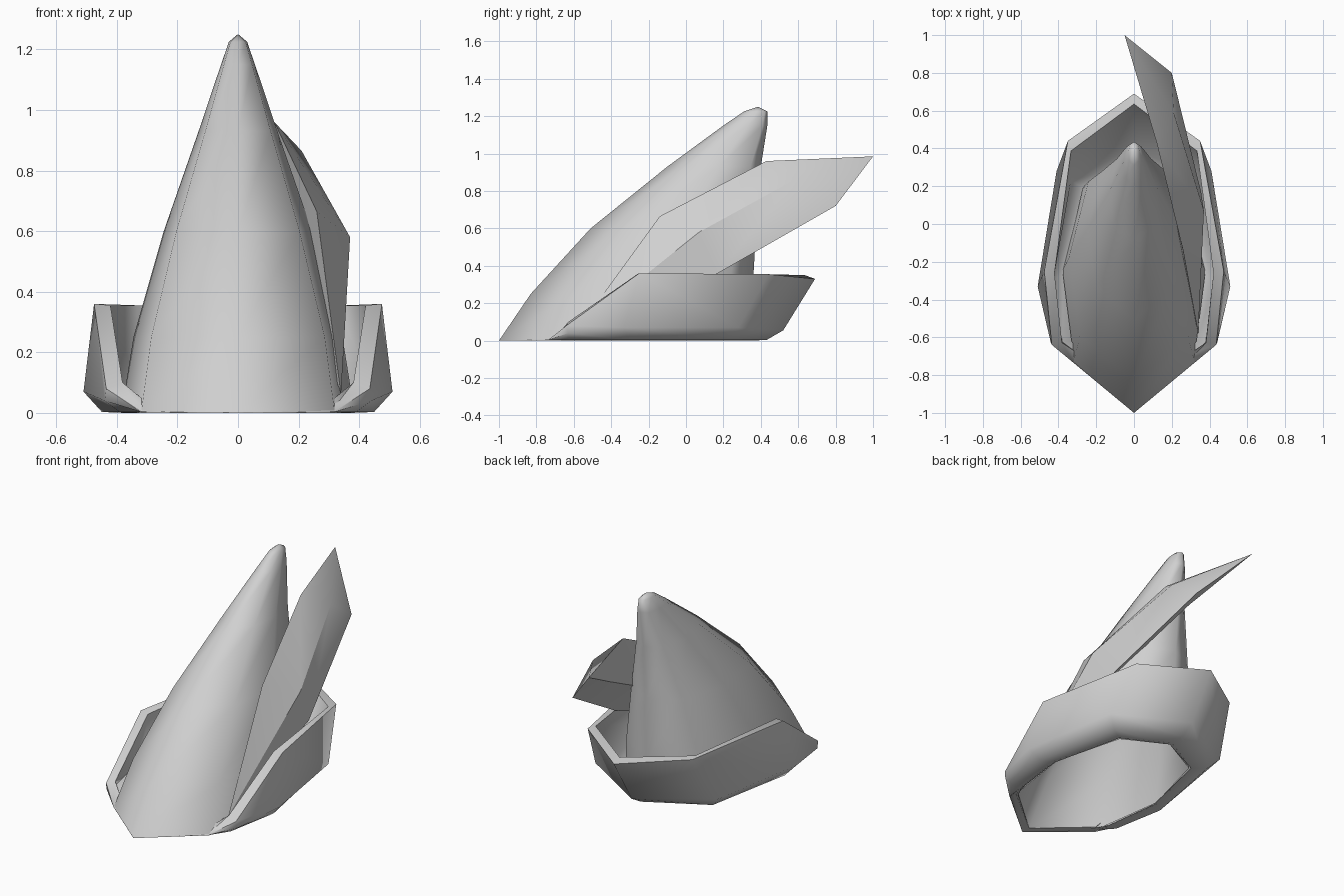
import bpy
from math import radians
from mathutils import Vector

cube = bpy.data.objects.get("Cube")
if cube:
    bpy.data.objects.remove(cube, do_unlink=True)

grey = bpy.data.materials.new("felt_grey")
grey.use_nodes = True
grey.diffuse_color = (0.63, 0.63, 0.63, 1)
grey.node_tree.nodes["Principled BSDF"].inputs["Base Color"].default_value = (0.63, 0.63, 0.63, 1)


def make(name, verts, faces, smooth_angle):
    mesh = bpy.data.meshes.new(name)
    mesh.from_pydata([tuple(v) for v in verts], [], faces)
    mesh.validate()
    mesh.materials.append(grey)
    obj = bpy.data.objects.new(name, mesh)
    bpy.context.collection.objects.link(obj)
    bpy.ops.object.select_all(action="DESELECT")
    obj.select_set(True)
    bpy.context.view_layer.objects.active = obj
    bpy.ops.object.shade_smooth_by_angle(angle=radians(smooth_angle))


def bridge(rows, count, closed):
    """Quads between consecutive rows of equal length."""
    last = count if closed else count - 1
    return [(r * count + i, r * count + (i + 1) % count,
             (r + 1) * count + (i + 1) % count, (r + 1) * count + i)
            for r in range(rows - 1) for i in range(last)]


# Crown: levels are (height, front y, back y, half width)
LEVELS = [(0, -1, .34, .385), (.25, -.83, .355, .345), (.6, -.51, .375, .245),
          (.93, -.1, .40, .13), (1.15, .2, .435, .056), (1.225, .31, .435, .03)]
# Half section as (width fraction, front-to-back fraction), then its mirror
HALF = [(0, 0), (.83, .2), (1, .55), (.7, .89), (0, 1)]
SECTION = HALF + [(-w, t) for w, t in HALF[-2:0:-1]]


def crown(name, levels, peak, flip=False):
    verts = [(w * half, f + t * (b - f), z)
             for z, f, b, half in levels for w, t in SECTION]
    n = len(SECTION)
    faces = bridge(len(levels), n, True)
    top = (len(levels) - 1) * n
    verts.append(peak)
    faces += [(top + i, top + (i + 1) % n, len(verts) - 1) for i in range(n)]
    if flip:
        faces = [f[::-1] for f in faces]
    make(name, verts, faces, 130)


crown("crown", LEVELS, (0, .385, 1.25))
crown("crown_lining", [(z, f + .06, b - .02, h - .012) for z, f, b, h in LEVELS[:-1]],
      (0, .36, 1.2), True)

# Upturned brim: stations are opening, lower corner, top edge, from front to back
STATIONS = [((0, -.94, 0), (0, -1, 0), (0, -1, 0)),
            ((.29, -.69, 0), (.32, -.735, .003), (.32, -.735, .005)),
            ((.33, -.62, 0), (.44, -.63, .04), (.435, -.64, .08)),
            ((.375, -.27, 0), (.51, -.33, .07), (.475, -.25, .36)),
            ((.27, .19, 0), (.41, .28, .07), (.35, .44, .355)),
            ((0, .32, 0), (0, .52, .055), (0, .69, .33))]


def brim_section(opening, corner, top):
    a, c, d = Vector(opening), Vector(corner), Vector(top)
    under = a.lerp(c, .55)
    under.z = .003
    inward = (a - d) * Vector((1, 1, 0))
    lip = d + inward.normalized() * min(.055, inward.length)
    lip.z = min(d.z + .02, .355)
    low = a.lerp(c, .45)
    low.z = min(.09, d.z)
    foot = a.copy()
    foot.z = min(.06, d.z)
    return [a, under, c, d, lip, low, foot]


right_half = [brim_section(*s) for s in STATIONS]
mirror = Vector((-1, 1, 1))
left_half = [[p * mirror for p in row] for row in right_half[-2:0:-1]]
rows = right_half + left_half + [right_half[0]]
make("brim", [p for row in rows for p in row],
     [f[::-1] for f in bridge(len(rows), 7, False)], 68)

# Feather: diamond section of upper edge, outer rib, lower edge and inner rib
quill, tip = (.34, -.58, .06), (-.05, 1, .985)
near = [(.26, -.14, .665), (.37, .07, .58), (.355, .17, .36), (.2, .07, .5)]
far = [(.12, .43, .96), (.21, .59, .865), (.2, .8, .72), (.09, .6, .77)]
faces = bridge(2, 4, True)
for i in range(4):
    j = (i + 1) % 4
    faces += [(8, j, i), (4 + i, 4 + j, 9)]
make("feather", near + far + [quill, tip], [f[::-1] for f in faces], 30)
